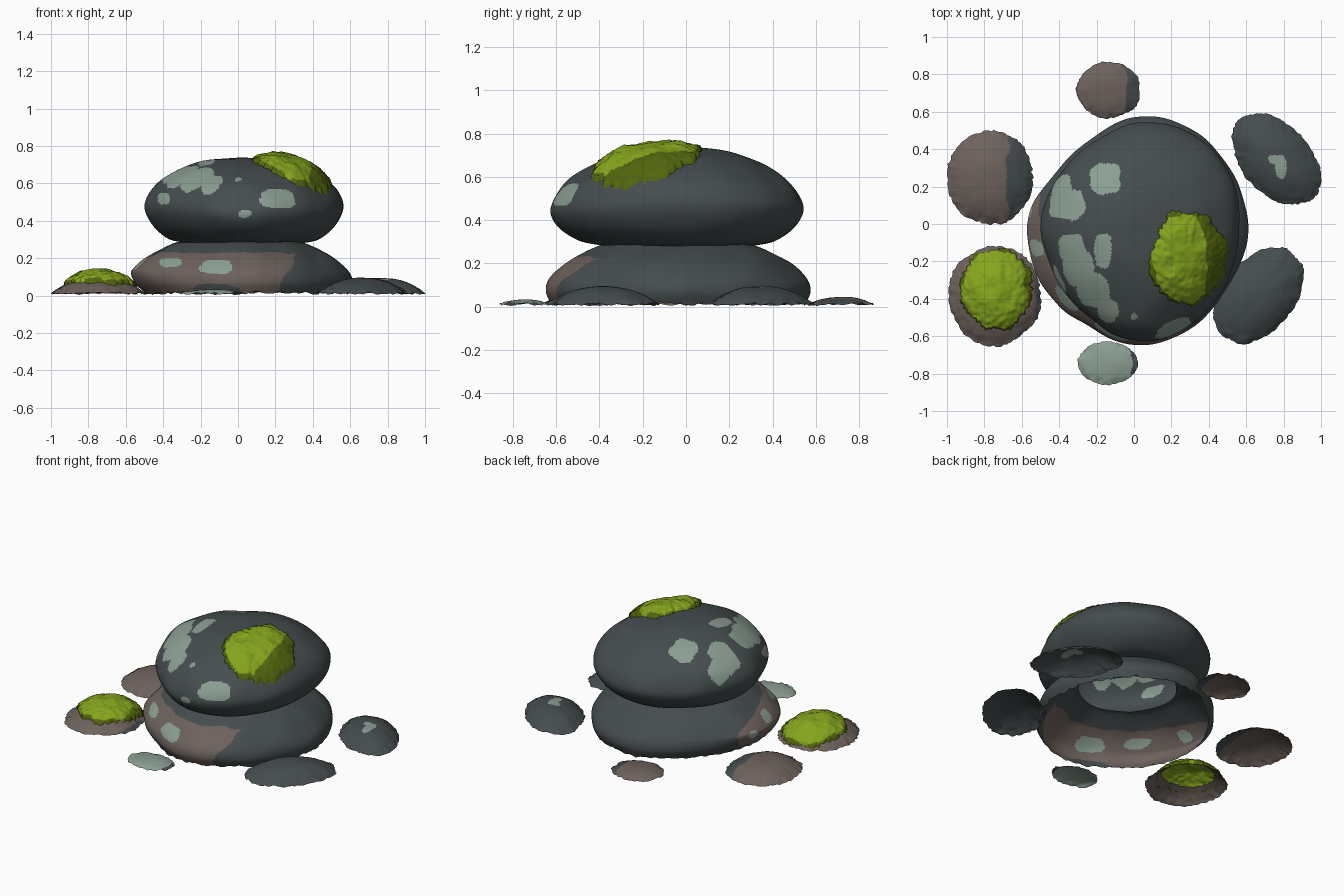
import bpy
from math import cos, sin, pi, radians, floor
from mathutils import Vector, noise
from mathutils.bvhtree import BVHTree

cube = bpy.data.objects.get("Cube")
if cube:
    bpy.data.objects.remove(cube)


def material(name, rgb):
    m = bpy.data.materials.new(name)
    m.use_nodes = True
    m.diffuse_color = (*rgb, 1)
    m.node_tree.nodes["Principled BSDF"].inputs["Base Color"].default_value = (*rgb, 1)
    return m


SLATE, BROWN, LICHEN, MOSS, DARK_MOSS, HOLE = range(6)
MATERIALS = [
    material("slate grey", (0.060, 0.074, 0.077)),
    material("earth brown", (0.155, 0.122, 0.107)),
    material("pale lichen", (0.26, 0.345, 0.29)),
    material("bright moss", (0.235, 0.375, 0.012)),
    material("deep moss", (0.085, 0.13, 0.004)),
]


def wobble(p, freq, amp):
    return amp * noise.noise(Vector(p) * freq)


def spline(vals, u, closed=False):
    """Catmull-Rom through evenly spaced values."""
    n = len(vals)
    i = floor(u) if closed else min(floor(u), n - 2)
    t = u - i
    pick = (lambda k: vals[k % n]) if closed else (lambda k: vals[max(0, min(n - 1, k))])
    a, b, c, d = (pick(i + k) for k in (-1, 0, 1, 2))
    return b + 0.5 * t * (c - a + t * (2 * a - 5 * b + 4 * c - d + t * (3 * (b - c) + d - a)))


def loft(name, rings, segs, point, paint, closed_top=True):
    """Rings from the rim (t=0) up to the crown (t=1), each face painted by rule."""
    verts = [point(i / rings, 2 * pi * j / segs)
             for i in range(rings + (not closed_top)) for j in range(segs)]
    faces = []
    for i in range(rings - closed_top):
        for j in range(segs):
            k = (j + 1) % segs
            a, b = i * segs, (i + 1) * segs
            faces.append((a + j, a + k, b + k, b + j))
    if closed_top:
        verts.append(point(1, 0))
        a, top = (rings - 1) * segs, len(verts) - 1
        faces += [(a + j, a + (j + 1) % segs, top) for j in range(segs)]
    tree = BVHTree.FromPolygons(verts, faces)
    # Faces painted as a hole are left out
    colours = [paint(sum((verts[v] for v in f), Vector()) / len(f)) for f in faces]
    kept = [(f, c) for f, c in zip(faces, colours) if c != HOLE]
    mesh = bpy.data.meshes.new(name)
    mesh.from_pydata(verts, [], [f for f, c in kept])
    for m in MATERIALS:
        mesh.materials.append(m)
    for poly, (f, c) in zip(mesh.polygons, kept):
        poly.material_index = c
        poly.use_smooth = True
    obj = bpy.data.objects.new(name, mesh)
    bpy.context.collection.objects.link(obj)
    return tree


def in_patch(p, patches):
    """True inside any ragged, slightly squared blob (centre, radii)."""
    for c, r in patches:
        d = sum(abs((p[k] - c[k]) / r[k]) ** 2.8 for k in range(3))
        if d < 1 + wobble(p, 16, 0.5):
            return True
    return False


def big_stone(name, centre, radii, profile, adjust, paint, closed_top):
    fs, zs = zip(*profile)

    def point(t, a):
        u = t * (len(profile) - 1)
        f, z = spline(fs, u), spline(zs, u)
        r = spline(radii, a / (2 * pi) * len(radii), True) * f
        p = Vector((centre[0] + r * cos(a), centre[1] + r * sin(a), z))
        p = adjust(p, f, a)
        return p + Vector((cos(a) * f, sin(a) * f, 0.6)) * wobble(p, 5, 0.012)
    return loft(name, 110, 260, point, paint, closed_top)


# Lower stone: an open shell with a brown, lichen-spotted side
LOWER_LICHEN = [((-0.365, -0.46, 0.178), (0.064, 0.2, 0.025)),
                ((-0.115, -0.6, 0.153), (0.088, 0.2, 0.039)),
                ((-0.54, -0.13, 0.17), (0.09, 0.05, 0.032)),
                ((-0.56, 0.06, 0.12), (0.08, 0.03, 0.025))]
LOWER_BARE = [((-0.12, -0.6, 0.02), (0.13, 0.2, 0.045))]


def lower_adjust(p, f, a):
    tuck = max(0, -cos(a)) ** 2 * max(0, 1 - p.z / 0.13)
    p.x += 0.08 * tuck
    if p.z < 0.02:
        p.z += wobble(p, 30, 0.012)
    return p


def lower_paint(p):
    w = wobble(p, 9, 0.03)
    if in_patch(p, LOWER_LICHEN):
        return LICHEN
    if in_patch(p, LOWER_BARE):
        return SLATE
    facing = p.y < -0.2 and p.x < 0.2 + 0.55 * p.z + w
    side = p.y > -0.25 and p.x + 0.71 * p.y < -0.4 - 2.2 * max(0, p.z - 0.15) + w
    return BROWN if p.z < 0.23 + w * 0.4 and (facing or side) else SLATE


big_stone("lower_stone", (0.01, -0.03),
          [.60, .60, .61, .60, .54, .55, .60, .60, .58, .615, .60, .58],
          [(.965, .012), (1, .07), (.97, .13), (.85, .2), (.71, .25), (.6, .28), (.54, .288)],
          lower_adjust, lower_paint, False)

# Upper stone: a wide flattened boulder with lichen on its right side
UPPER_LICHEN = [((-0.155, 0.243, 0.7), (0.08, 0.088, 0.2)),
                ((-0.36, 0.1, 0.62), (0.1, 0.08, 0.14)),
                ((-0.39, 0.19, 0.6), (0.055, 0.075, 0.12)),
                ((-0.33, -0.13, 0.65), (0.075, 0.075, 0.12)),
                ((-0.30, -0.24, 0.65), (0.09, 0.1, 0.12)),
                ((-0.22, -0.35, 0.62), (0.09, 0.1, 0.1)),
                ((-0.14, -0.46, 0.59), (0.055, 0.07, 0.06)),
                ((-0.165, -0.14, 0.7), (0.047, 0.09, 0.2)),
                ((0.213, -0.55, 0.517), (0.095, 0.14, 0.052)),
                ((0.0, -0.495, 0.6), (0.013, 0.018, 0.08)),
                ((0.035, -0.62, 0.437), (0.033, 0.1, 0.021)),
                ((-0.395, -0.28, 0.518), (0.034, 0.14, 0.03))]


def upper_adjust(p, f, a):
    p.z -= 0.035 * f * f * sin(a) ** 2 * min(1, max(0, (p.z - 0.28) / 0.3))
    return p


upper_tree = big_stone(
    "upper_stone", (0.03, -0.03),
    [.53, .56, .58, .57, .53, .52, .525, .51, .54, .60, .58, .54],
    [(.62, .285), (.77, .305), (.92, .37), (1, .46), (.96, .545), (.85, .615),
     (.65, .68), (.4, .72), (.15, .735), (0, .737)],
    upper_adjust, lambda p: LICHEN if in_patch(p, UPPER_LICHEN) else SLATE, True)


# Small ground stones: open domes with ragged rims
def ground_stone(name, centre, size, height, turn, paint):
    c = Vector((*centre, 0))

    def point(t, a):
        f = 1 - t
        d = Vector((cos(a), sin(a), 0))
        f2 = f * (1 + wobble(d * 2 + c * 9, 1, 0.06) + wobble(d * 12 + c, 1, 0.045) * f ** 4)
        x, y = size[0] * cos(a) * f2, size[1] * sin(a) * f2
        k = radians(turn)
        p = c + Vector((x * cos(k) - y * sin(k), x * sin(k) + y * cos(k), 0))
        p.z = 0.012 + (height - 0.012) * (1 - f ** 2.3)
        p.z += wobble(p, 30, 0.012) * f ** 6 + wobble(p, 8, 0.006) * (1 - f)
        return p
    return loft(name, 30, 110, point, paint)


def split(limit, first, second):
    return lambda p: first if p.x < limit + wobble(p, 10, 0.03) else second


def mossy_paint(p):
    """The stone is hollow beneath its moss cushion."""
    if Vector((p.x + 0.735, p.y + 0.35)).length < 0.165:
        return HOLE
    return BROWN if p.x < -0.525 + wobble(p, 10, 0.03) else SLATE


SPOT = [((0.785, 0.31, 0.1), (0.03, 0.065, 0.1)), ((0.75, 0.345, 0.1), (0.035, 0.025, 0.1))]
ground_stone("right_back_stone", (-0.77, 0.25), (0.23, 0.25), 0.09, 0, split(-0.675, BROWN, SLATE))
moss_bed = ground_stone("right_front_stone", (-0.745, -0.385), (0.25, 0.265), 0.10, 0, mossy_paint)
ground_stone("back_pebble", (-0.135, 0.715), (0.17, 0.15), 0.045, 0, split(-0.05, BROWN, SLATE))
ground_stone("front_pebble", (-0.14, -0.745), (0.16, 0.115), 0.033, 0, split(-0.02, LICHEN, SLATE))
ground_stone("left_front_stone", (0.665, -0.38), (0.29, 0.195), 0.095, 50, lambda p: SLATE)
ground_stone("left_back_stone", (0.76, 0.345), (0.285, 0.185), 0.095, -47,
             lambda p: LICHEN if in_patch(p, SPOT) else SLATE)


# Moss cushions draped over the stone below them, with a frayed dark rim
def moss(name, tree, centre, size, thick, dark_from):
    c = Vector((*centre, 0))

    def point(t, a):
        f = 1 - t
        d = Vector((cos(a), sin(a), 0))
        g = f * (1 + wobble(d * 2.2 + c * 5, 1, 0.14) + wobble(d * 10 + c, 1, 0.12) * f * f)
        p = c + Vector((size[0] * cos(a) * g, size[1] * sin(a) * g, 0))
        hit = tree.ray_cast(p + Vector((0, 0, 2)), Vector((0, 0, -1)))[0]
        base = hit.z if hit else 0.02
        lift = 0.018 + (thick - 0.018) * (1 - f ** 3)
        p.z = base + lift * (t > 0) + wobble(p, 13, 0.014) * (1 - f ** 3)
        p.z += wobble(p, 40, 0.01) * f
        return p

    def paint(p):
        x, y = (p.x - c.x) / size[0], (p.y - c.y) / size[1]
        edge = dark_from - 0.4 * y * y - 0.1 * y + wobble(p, 11, 0.2)
        frayed = Vector((x, y)).length > 0.95 + wobble(p, 15, 0.1)
        return DARK_MOSS if x > edge or frayed else MOSS
    loft(name, 36, 130, point, paint)


moss("upper_moss", upper_tree, (0.29, -0.18), (0.2, 0.25), 0.048, 0.6)
moss("ground_moss", moss_bed, (-0.735, -0.345), (0.195, 0.22), 0.042, 0.8)
